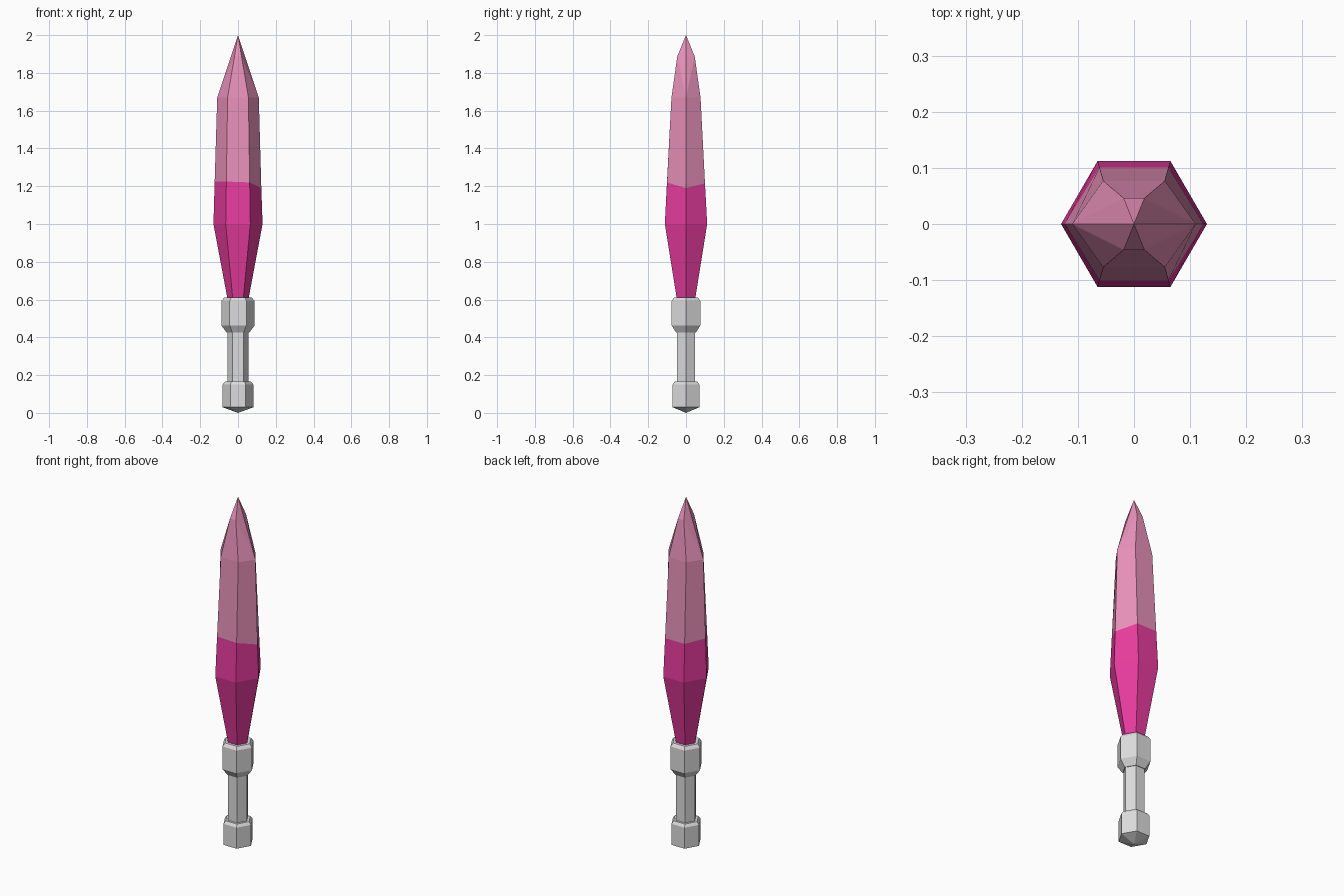
import bpy, bmesh, math

if "Cube" in bpy.data.objects:
    bpy.data.objects.remove(bpy.data.objects["Cube"])


def material(name, rgb):
    m = bpy.data.materials.new(name)
    m.diffuse_color = (*rgb, 1)
    m.use_nodes = True
    m.node_tree.nodes["Principled BSDF"].inputs["Base Color"].default_value = m.diffuse_color
    return m


grey = material("steel grey", (0.72, 0.72, 0.72))
deep_pink = material("deep pink", (0.80, 0.045, 0.34))
pale_pink = material("pale pink", (0.80, 0.28, 0.48))


def hexagon(bm, z, rx, ry):
    """Six verts, corners on +-x. rx is the corner radius, ry the flat half depth."""
    zs = z if isinstance(z, tuple) else (z,) * 6
    pts = [(rx, 0), (rx / 2, ry), (-rx / 2, ry), (-rx, 0), (-rx / 2, -ry), (rx / 2, -ry)]
    return [bm.verts.new((x, y, h)) for (x, y), h in zip(pts, zs)]


def bridge(bm, a, b, mat=0):
    for i in range(6):
        j = (i + 1) % 6
        bm.faces.new((a[i], a[j], b[j], b[i])).material_index = mat


def finish(bm, name, mats):
    bmesh.ops.recalc_face_normals(bm, faces=bm.faces)
    me = bpy.data.meshes.new(name)
    bm.to_mesh(me)
    bm.free()
    for m in mats:
        me.materials.append(m)
    ob = bpy.data.objects.new(name, me)
    bpy.context.collection.objects.link(ob)
    return ob


def hex_part(name, profile, tip=None):
    """Hexagonal turned part from (z, radius) pairs, with an optional bottom point."""
    bm = bmesh.new()
    rings = [hexagon(bm, z, r, r * 0.866) for z, r in profile]
    for a, b in zip(rings, rings[1:]):
        bridge(bm, a, b)
    bm.faces.new(rings[-1])
    if tip is None:
        bm.faces.new(rings[0])
    else:
        p = bm.verts.new((0, 0, tip))
        for i in range(6):
            bm.faces.new((rings[0][i], rings[0][(i + 1) % 6], p))
    return finish(bm, name, [grey])


# Handle
hex_part("pommel", [(0.03, 0.082), (0.15, 0.082), (0.165, 0.07)], tip=0.0)
hex_part("grip", [(0.16, 0.056), (0.435, 0.056)])
hex_part("guard", [(0.425, 0.06), (0.463, 0.088), (0.592, 0.088), (0.61, 0.074)])

# Blade: the colour border is a slightly uneven ring
bm = bmesh.new()
base = hexagon(bm, 0.60, 0.055, 0.048)
belly = hexagon(bm, 1.0, 0.13, 0.112)
border = hexagon(bm, (1.19, 1.215, 1.215, 1.225, 1.225, 1.22), 0.1235, 0.1005)
shoulder = hexagon(bm, 1.67, 0.11, 0.077)
bm.faces.new(base)
bridge(bm, base, belly, 0)
bridge(bm, belly, border, 0)
bridge(bm, border, shoulder, 1)

# Blade point: side corners run straight to the tip, broad faces bend once
tip = bm.verts.new((0, 0, 2.0))
bend = {i: bm.verts.new((sx * 0.0185, sy * 0.046, 1.888))
        for i, sx, sy in ((1, 1, 1), (2, -1, 1), (4, -1, -1), (5, 1, -1))}
for i, j in ((1, 2), (4, 5)):
    bm.faces.new((shoulder[i], shoulder[j], bend[j], bend[i])).material_index = 1
    bm.faces.new((bend[i], bend[j], tip)).material_index = 1
for corner, side in ((0, 1), (0, 5), (3, 2), (3, 4)):
    bm.faces.new((shoulder[corner], shoulder[side], bend[side])).material_index = 1
    bm.faces.new((shoulder[corner], bend[side], tip)).material_index = 1
finish(bm, "blade", [deep_pink, pale_pink])
